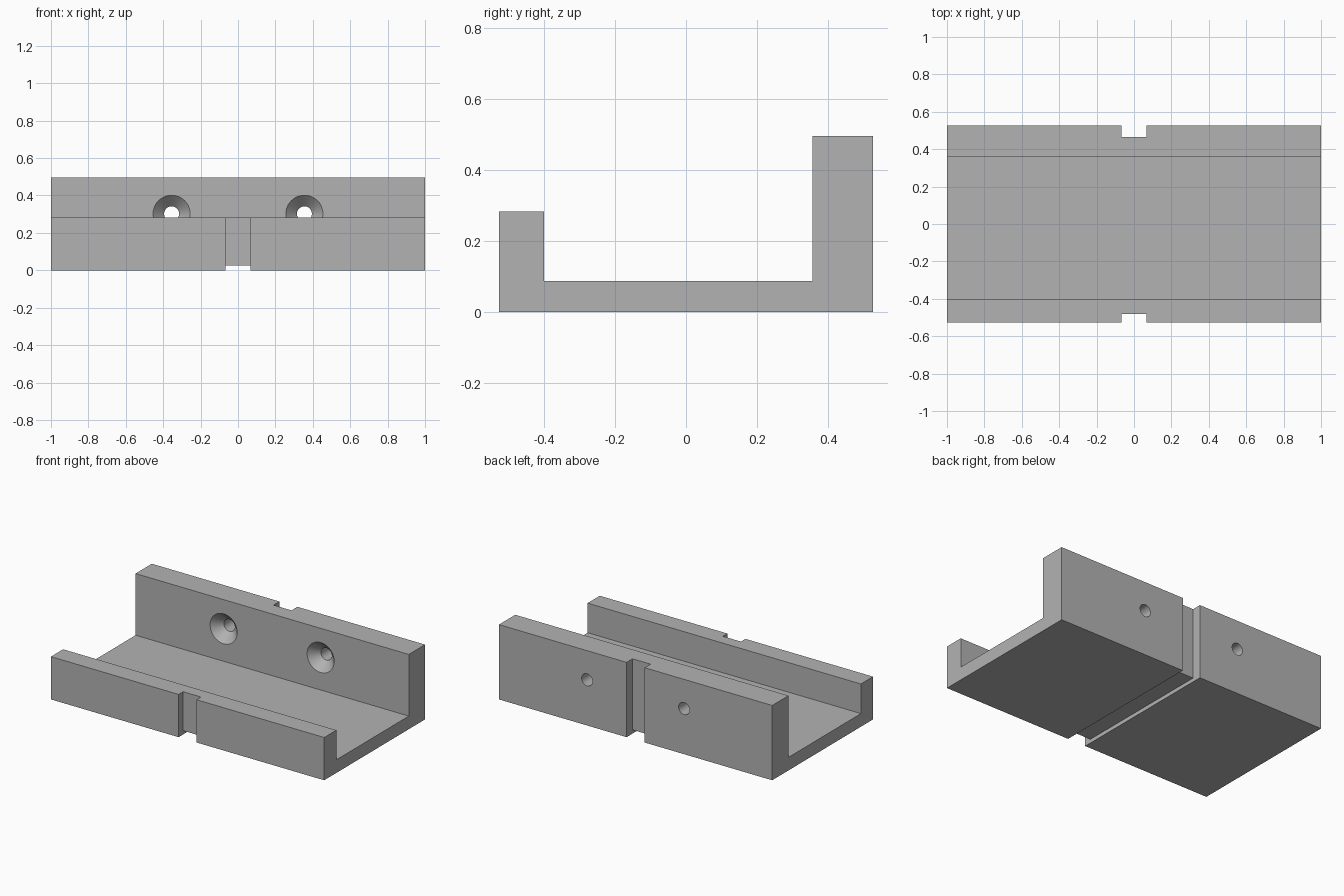
import bpy
import bmesh
from math import radians
from mathutils import Matrix

cube = bpy.data.objects.get("Cube")
if cube:
    bpy.data.objects.remove(cube, do_unlink=True)

grey = bpy.data.materials.new("plain_grey")
grey.use_nodes = True
colour = (0.45, 0.45, 0.45, 1)
grey.diffuse_color = colour
grey.node_tree.nodes["Principled BSDF"].inputs["Base Color"].default_value = colour


def make_object(name, bm):
    bmesh.ops.recalc_face_normals(bm, faces=bm.faces)
    mesh = bpy.data.meshes.new(name)
    bm.to_mesh(mesh)
    bm.free()
    mesh.materials.append(grey)
    obj = bpy.data.objects.new(name, mesh)
    bpy.context.collection.objects.link(obj)
    return obj


def extrude_profile(name, profile, half_length):
    """Extrude a closed (y, z) profile along x."""
    bm = bmesh.new()
    face = bm.faces.new([bm.verts.new((-half_length, y, z)) for y, z in profile])
    moved = bmesh.ops.extrude_face_region(bm, geom=[face])["geom"]
    bmesh.ops.translate(bm, vec=(2 * half_length, 0, 0),
                        verts=[v for v in moved if isinstance(v, bmesh.types.BMVert)])
    return make_object(name, bm)


def lathe_y(name, profile, x, z, segments=48):
    """Closed solid of revolution about a y axis, from (radius, y) points."""
    bm = bmesh.new()
    rings = []
    for radius, y in profile:
        place = Matrix.Translation((x, y, z)) @ Matrix.Rotation(radians(90), 4, "X")
        rings.append(bmesh.ops.create_circle(bm, segments=segments, radius=radius,
                                             matrix=place)["verts"])
    for a, b in zip(rings, rings[1:]):
        for i in range(segments):
            j = (i + 1) % segments
            bm.faces.new((a[i], a[j], b[j], b[i]))
    bm.faces.new(rings[0])
    bm.faces.new(rings[-1])
    return make_object(name, bm)


def cut(target, cutter):
    mod = target.modifiers.new(cutter.name, "BOOLEAN")
    mod.operation = "DIFFERENCE"
    mod.solver = "EXACT"
    mod.object = cutter
    bpy.context.view_layer.objects.active = target
    bpy.ops.object.modifier_apply(modifier=mod.name)
    bpy.data.objects.remove(cutter, do_unlink=True)


# Channel body: low front wall, floor, tall back wall
F, B = -0.527, 0.527
channel = extrude_profile("channel_bracket", [
    (F, 0), (B, 0), (B, 0.495), (0.357, 0.495),
    (0.357, 0.087), (-0.4, 0.087), (-0.4, 0.283), (F, 0.283)], 1.0)

# Strap groove wrapping the front, underside and back
cut(channel, extrude_profile("strap_groove", [
    (-0.6, -0.1), (0.6, -0.1), (0.6, 0.6), (0.465, 0.6),
    (0.465, 0.025), (-0.48, 0.025), (-0.48, 0.6), (-0.6, 0.6)], 0.066))

# Countersunk screw holes through the back wall
for side, x in (("left", 0.355), ("right", -0.355)):
    cut(channel, lathe_y(side + "_screw_hole", [
        (0.11, 0.346), (0.04, 0.417), (0.04, 0.6)], x, 0.302))

bpy.ops.object.select_all(action="DESELECT")
channel.select_set(True)
bpy.context.view_layer.objects.active = channel
bpy.ops.object.shade_smooth_by_angle(angle=radians(30))
